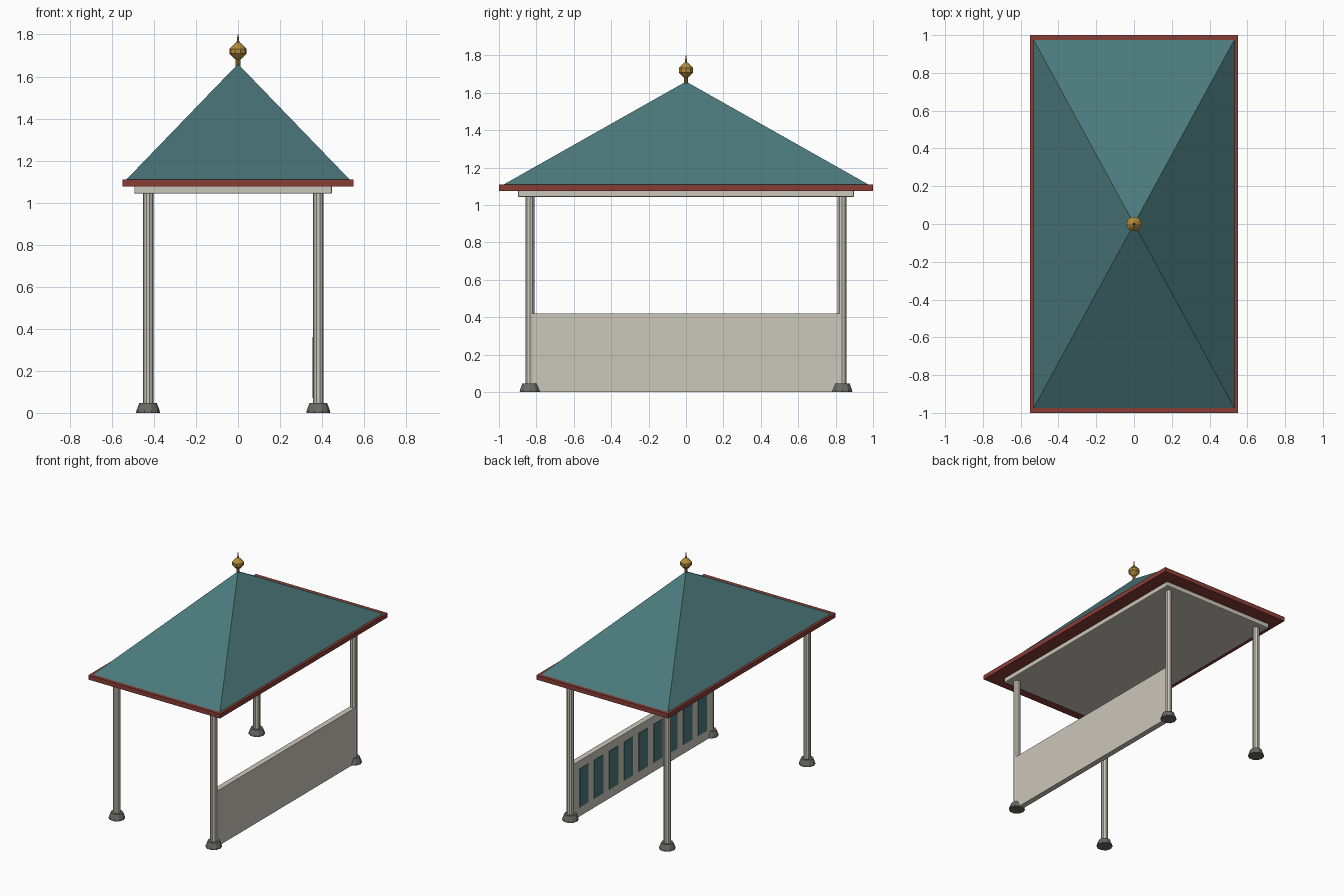
import bpy, bmesh, math

if "Cube" in bpy.data.objects:
    bpy.data.objects.remove(bpy.data.objects["Cube"], do_unlink=True)


def material(name, r, g, b):
    m = bpy.data.materials.new(name)
    m.use_nodes = True
    m.diffuse_color = (r, g, b, 1)
    m.node_tree.nodes["Principled BSDF"].inputs["Base Color"].default_value = (r, g, b, 1)
    return m


CREAM = material("cream paint", 0.60, 0.57, 0.49)
TEAL = material("teal", 0.07, 0.19, 0.20)
RED = material("brick red", 0.25, 0.047, 0.036)
GOLD = material("gold", 0.46, 0.26, 0.045)
STONE = material("grey stone", 0.14, 0.14, 0.13)


def finish(name, bm, mat):
    bmesh.ops.recalc_face_normals(bm, faces=bm.faces)
    mesh = bpy.data.meshes.new(name)
    bm.to_mesh(mesh)
    bm.free()
    mesh.materials.append(mat)
    obj = bpy.data.objects.new(name, mesh)
    bpy.context.collection.objects.link(obj)
    return obj


def box(name, mat, xs, ys, zs, bevel=0):
    bm = bmesh.new()
    bmesh.ops.create_cube(bm, size=1)
    for v in bm.verts:
        v.co = [(lo + hi) / 2 + c * (hi - lo) for c, (lo, hi) in zip(v.co, (xs, ys, zs))]
    obj = finish(name, bm, mat)
    if bevel:
        mod = obj.modifiers.new("soft edge", "BEVEL")
        mod.width = bevel
        mod.segments = 2
    return obj


def lathe(name, mat, profile, x=0, y=0, sides=10):
    """Faceted turned part from (radius, height) pairs, closed at both ends."""
    bm = bmesh.new()
    rings = []
    for r, z in profile:
        angles = [math.tau * i / sides for i in range(sides)]
        rings.append([bm.verts.new((x + r * math.cos(a), y + r * math.sin(a), z)) for a in angles])
    for low, high in zip(rings, rings[1:]):
        for i in range(sides):
            j = (i + 1) % sides
            bm.faces.new((low[i], low[j], high[j], high[i]))
    bm.faces.new(rings[0])
    bm.faces.new(rings[-1])
    return finish(name, bm, mat)


# Posts on flared stone feet
POST_Y = 0.835
for side, x in (("right", -0.428), ("left", 0.382)):
    for end, y in (("front", -POST_Y), ("back", POST_Y)):
        lathe(f"{end}_{side}_post", CREAM, [(0.025, 0.02), (0.025, 1.05)], x, y)
        lathe(f"{end}_{side}_foot", STONE, [(0.057, 0), (0.055, 0.012), (0.042, 0.046)], x, y)

# Low side wall with inset-look panels on its inner face
box("side_wall", CREAM, (0.36, 0.402), (-POST_Y, POST_Y), (0, 0.42))
for i in range(9):
    y = (i - 4) * 0.177
    box(f"wall_panel_{i + 1}", TEAL, (0.355, 0.362), (y - 0.052, y + 0.052), (0.07, 0.36))

# Ceiling slab and eaves
box("ceiling_slab", CREAM, (-0.493, 0.447), (-0.898, 0.898), (1.043, 1.08), 0.006)
box("eaves_trim", RED, (-0.55, 0.55), (-1, 1), (1.076, 1.11))

# Pyramid roof
bm = bmesh.new()
base = [bm.verts.new((sx * 0.533, sy * 0.978, 1.108)) for sx, sy in ((-1, -1), (1, -1), (1, 1), (-1, 1))]
apex = bm.verts.new((0, 0, 1.66))
bm.faces.new(base)
for i in range(4):
    bm.faces.new((base[i], base[(i + 1) % 4], apex))
finish("roof", bm, TEAL)

# Finial
lathe("finial", GOLD, [(0.011, 1.64), (0.011, 1.682), (0.018, 1.686), (0.04, 1.709), (0.04, 1.732),
                       (0.018, 1.755), (0.007, 1.763), (0.005, 1.775), (0.002, 1.80)])
